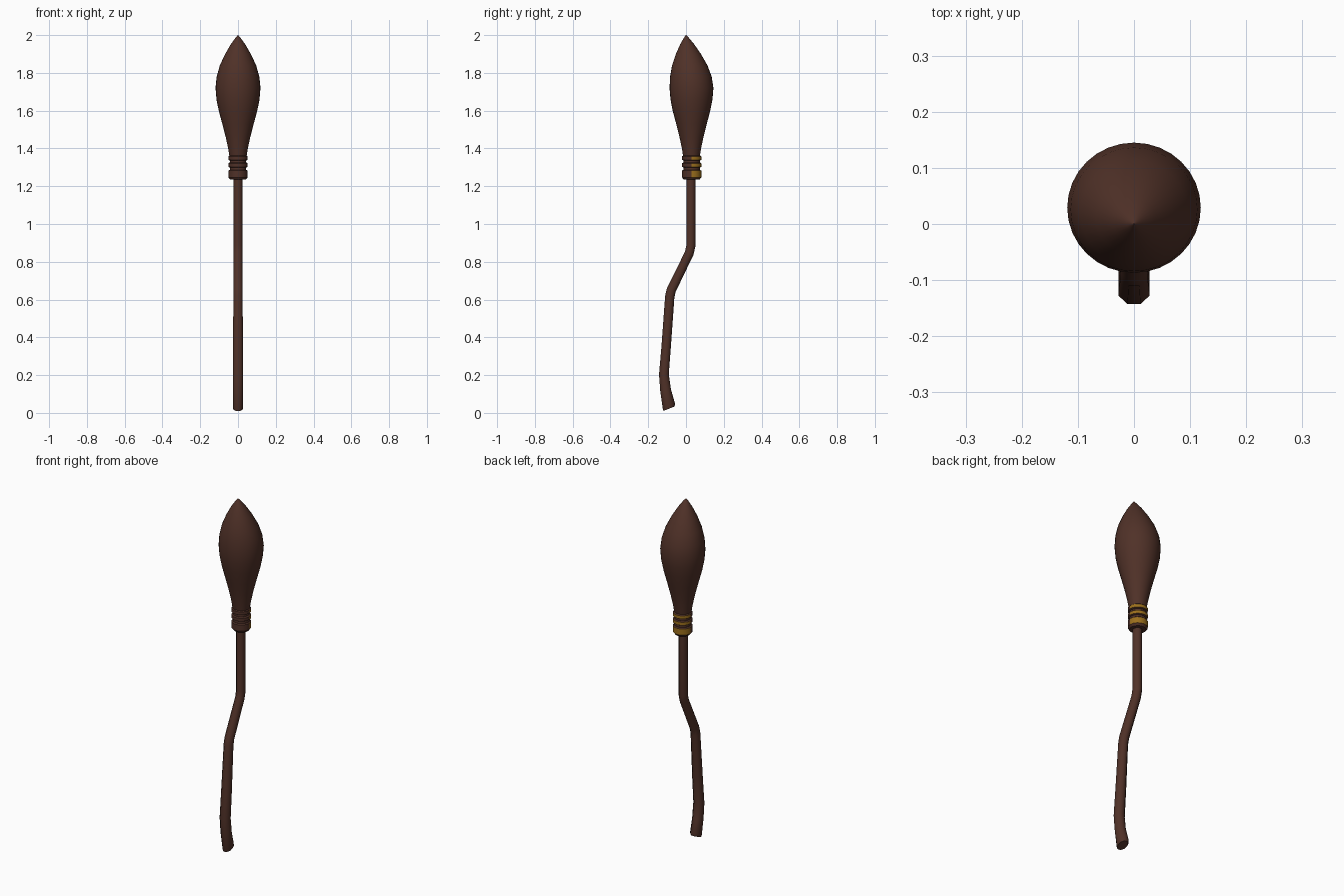
import bpy, bmesh, math
from mathutils import Vector

if "Cube" in bpy.data.objects:
    bpy.data.objects.remove(bpy.data.objects["Cube"])


def material(name, rgb):
    m = bpy.data.materials.new(name)
    m.diffuse_color = (*rgb, 1)
    m.use_nodes = True
    m.node_tree.nodes["Principled BSDF"].inputs["Base Color"].default_value = m.diffuse_color
    return m


BROWN = material("dark brown wood", (0.080, 0.031, 0.021))
GOLD = material("gold", (0.33, 0.16, 0.012))


def loft(name, rings, sides, mats, phase=0.0, smooth=40):
    """Skin rings of (y, z, x radius, y radius, tilt about x) and cap both ends."""
    bm = bmesh.new()
    loops = []
    for y, z, rx, ry, tilt in rings:
        loop = []
        for i in range(sides):
            a = 2 * math.pi * (i + phase) / sides
            v = ry * math.sin(a)
            loop.append(bm.verts.new((rx * math.cos(a), y + v * math.cos(tilt), z + v * math.sin(tilt))))
        loops.append(loop)
    for lo, hi in zip(loops, loops[1:]):
        for i in range(sides):
            j = (i + 1) % sides
            bm.faces.new((lo[i], lo[j], hi[j], hi[i]))
    bm.faces.new(loops[0][::-1])
    bm.faces.new(loops[-1])
    bmesh.ops.recalc_face_normals(bm, faces=bm.faces)
    mesh = bpy.data.meshes.new(name)
    bm.to_mesh(mesh)
    bm.free()
    for m in mats:
        mesh.materials.append(m)
    ob = bpy.data.objects.new(name, mesh)
    bpy.context.collection.objects.link(ob)
    bpy.ops.object.select_all(action='DESELECT')
    ob.select_set(True)
    bpy.context.view_layer.objects.active = ob
    bpy.ops.object.shade_smooth_by_angle(angle=math.radians(smooth))
    return ob


# Bent octagonal handle with a flared, slanted butt
loft("handle", [
    (-0.090, 0.022, 0.026, 0.034, 0.38),
    (-0.090, 0.034, 0.030, 0.038, 0.38),
    (-0.108, 0.120, 0.030, 0.031, 0.18),
    (-0.117, 0.205, 0.030, 0.028, 0.05),
    (-0.105, 0.350, 0.029, 0.027, -0.08),
    (-0.086, 0.615, 0.026, 0.027, -0.22),
    (-0.078, 0.650, 0.026, 0.027, -0.34),
    (0.017, 0.845, 0.025, 0.026, -0.34),
    (0.026, 0.885, 0.025, 0.026, -0.12),
    (0.026, 1.260, 0.025, 0.026, 0.0),
], 8, [BROWN], phase=0.5, smooth=50)

# Teardrop brush, leaning slightly forward to its point
PROFILE = [(1.345, 0.043), (1.40, 0.052), (1.46, 0.065), (1.53, 0.083), (1.60, 0.102),
           (1.66, 0.114), (1.72, 0.119), (1.78, 0.113), (1.84, 0.096), (1.90, 0.068),
           (1.95, 0.039), (1.985, 0.014), (2.0, 0.001)]
loft("brush", [(0.029 if z < 1.74 else 0.029 - 0.029 * ((z - 1.74) / 0.26) ** 1.2,
                z, r, r * 0.975, 0) for z, r in PROFILE], 32, [BROWN])

# Brown binding core and three bands, gold on the back
CY = 0.030
loft("binding_core", [(CY, 1.245, 0.043, 0.043, 0), (CY, 1.36, 0.043, 0.043, 0)], 16, [BROWN])
for name, z0, z1 in (("lower_band", 1.235, 1.287), ("middle_band", 1.298, 1.326), ("upper_band", 1.335, 1.363)):
    c = 0.012 if name == "lower_band" else 0.005
    band = loft(name, [(CY, z0, 0.042, 0.042, 0), (CY, z0 + c, 0.051, 0.051, 0),
                       (CY, z1 - 0.005, 0.051, 0.051, 0), (CY, z1, 0.045, 0.045, 0)],
                16, [BROWN, GOLD], smooth=35)
    for p in band.data.polygons:
        if abs(p.normal.z) < 0.3 and p.normal.y > 0.1:
            p.material_index = 1
